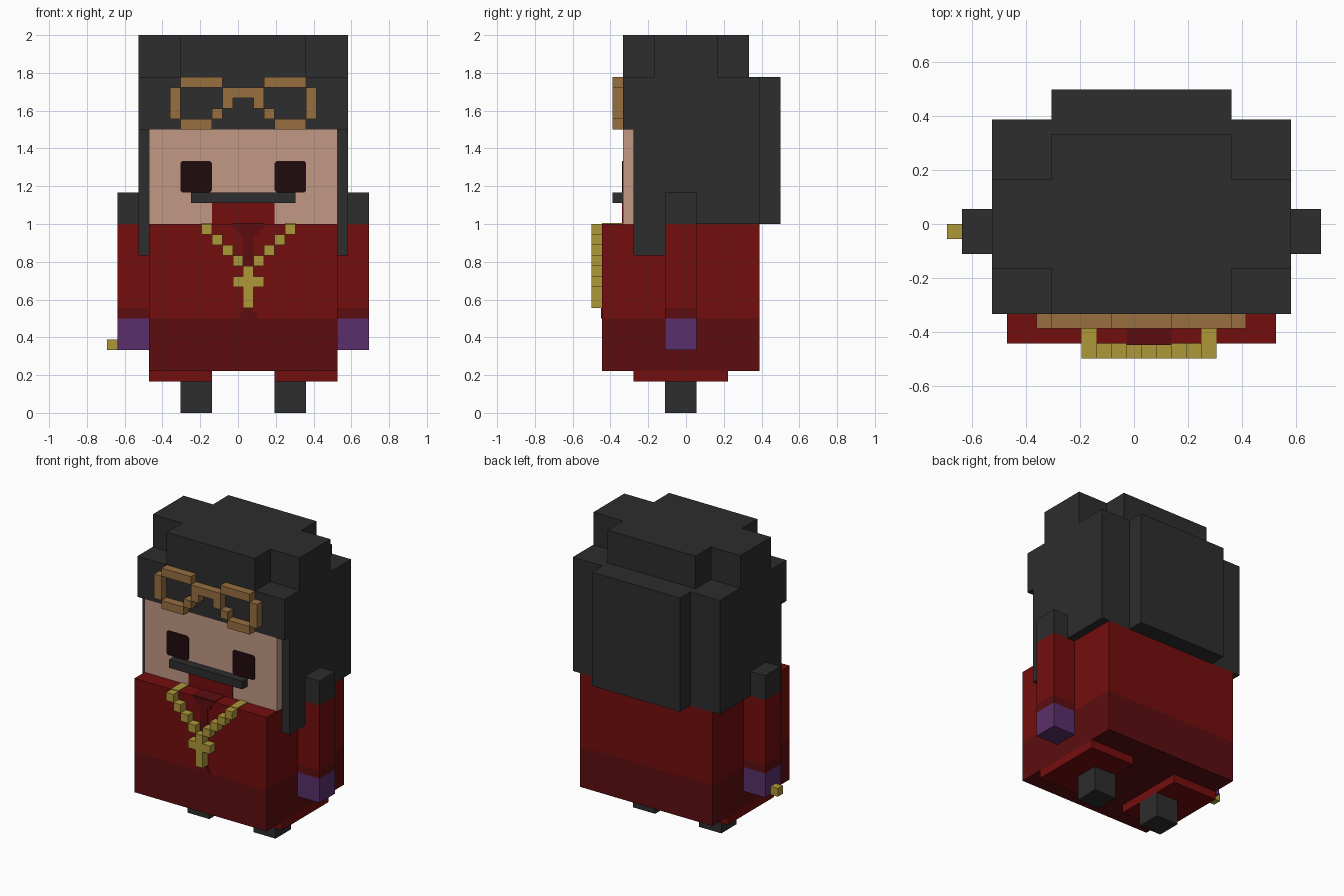
import bpy
import bmesh
from mathutils import Vector

if "Cube" in bpy.data.objects:
    bpy.data.objects.remove(bpy.data.objects["Cube"], do_unlink=True)

UNIT = 1 / 18                      # size of one block
ORIGIN = Vector((12.5, 9, 0))      # block coordinates of the world origin
AXIS = 13                          # the body's plane of symmetry, in blocks
THIN = 0.08                        # thickness of painted plates, in blocks


def material(name, hex_code):
    def linear(i):
        c = int(hex_code[i:i + 2], 16) / 255
        return c / 12.92 if c < 0.04045 else ((c + 0.055) / 1.055) ** 2.4
    colour = (linear(0), linear(2), linear(4), 1)
    mat = bpy.data.materials.new(name)
    mat.use_nodes = True
    mat.diffuse_color = colour
    shader = next(n for n in mat.node_tree.nodes if n.type == "BSDF_PRINCIPLED")
    shader.inputs["Base Color"].default_value = colour
    return mat


CHARCOAL = material("charcoal", "2d2d2d")
RED = material("red", "740d0d")
DARK_RED = material("dark red", "5c0d10")
SKIN = material("skin", "c19985")
PURPLE = material("purple", "5a2f6b")
GOLD = material("gold", "ad9739")
BROWN = material("brown", "976f40")
EYE = material("eye black", "200b0d")


def part(name, mat, *boxes, corner=0):
    """One object made of boxes, each given as x, y and z ranges in blocks."""
    bm = bmesh.new()
    for ranges in boxes:
        low, high = (Vector(ends) for ends in zip(*ranges))
        for v in bmesh.ops.create_cube(bm, size=1)["verts"]:
            size = high - low
            offset = Vector([a * b for a, b in zip(v.co, size)])
            v.co = ((low + high) / 2 + offset - ORIGIN) * UNIT
    if corner:
        edges = [e for e in bm.edges
                 if abs(e.verts[0].co.y - e.verts[1].co.y) > 1e-4]
        bmesh.ops.bevel(bm, geom=edges, offset=corner * UNIT,
                        segments=1, affect="EDGES")
    mesh = bpy.data.meshes.new(name)
    bm.to_mesh(mesh)
    bm.free()
    mesh.materials.append(mat)
    obj = bpy.data.objects.new(name, mesh)
    bpy.context.collection.objects.link(obj)


def mirrored(x, y, z, axis=AXIS):
    """The box and its reflection in the plane of symmetry."""
    return (x, y, z), ((2 * axis - x[1], 2 * axis - x[0]), y, z)


def pair(name, mat, x, y, z, corner=0):
    """A part on the model's right and its twin on the left."""
    for side, box in zip(("right", "left"), mirrored(x, y, z)):
        part(f"{side}_{name}", mat, box, corner=corner)


# Legs and trouser cuffs
pair("leg", CHARCOAL, (7, 10), (7, 10), (0, 3))
pair("trouser_cuff", RED, (4, 10), (4, 13), (3, 4))

# Robe
part("robe_skirt", DARK_RED, ((4, 22), (1, 16), (4, 9)))
part("robe_top", RED, ((4, 22), (1, 16), (9, 18)))
part("collar", DARK_RED,
     ((12, 15), (1 - THIN, 1), (17.5, 18)),
     ((12.5, 14.5), (1 - THIN, 1), (17, 17.5)),
     ((13, 14), (1 - THIN, 1), (14, 17)),
     ((12, 15), (1, 3), (18, 18 + THIN)))
part("robe_slit", DARK_RED,
     ((13, 14), (1 - THIN, 1), (9.5, 10)),
     ((12.7, 14.3), (1 - THIN, 1), (9, 9.5)))

# Arms
pair("shoulder", CHARCOAL, (1, 4), (7, 10), (18, 21))
pair("sleeve", RED, (1, 4), (7, 10), (10, 18))
pair("cuff", DARK_RED, (1, 4), (7, 10), (9, 10))
pair("glove", PURPLE, (1, 4), (7, 10), (6, 9))
part("ring", GOLD, ((0, 1), (8, 9), (6, 7)))

# Face
part("face", SKIN, ((4, 22), (3, 4), (18, 27)))
part("mouth", RED, ((10, 16), (3 - THIN, 3), (18, 20)))
part("moustache", CHARCOAL, ((8, 18), (2, 3), (20, 21)))
pair("eye", EYE, (7, 10), (3 - THIN, 3), (21, 24), corner=0.2)

# Hair
part("hair", CHARCOAL, ((3, 23), (4, 16), (18, 27)))
part("hair_fringe", CHARCOAL, ((3, 23), (3, 16), (27, 32)))
part("hair_back", CHARCOAL, ((7, 19), (16, 18), (18, 32)))
part("hair_top", CHARCOAL, ((7, 19), (3, 15), (32, 36)),
     *mirrored((3, 7), (6, 12), (32, 36)))
pair("sidelock", CHARCOAL, (3, 4), (4, 7), (15, 18))

# Goggles on the fringe
GOGGLE_Y = (2, 3)
rims = [((6, 7), (28, 31)), ((7, 11), (31, 32)), ((7, 10), (27, 28)),
        ((10, 11), (28, 29)), ((11, 12), (29, 30))]
part("goggles", BROWN, ((11, 15), GOGGLE_Y, (30, 31)),
     *[box for x, z in rims for box in mirrored(x, GOGGLE_Y, z)])

# Necklace, hung one half block off the plane of symmetry
CHAIN_AXIS = AXIS + 0.5
beads = [box for i in range(4)
         for box in mirrored((9 + i, 10 + i), (0, 1), (17 - i, 18 - i), CHAIN_AXIS)]
part("chain", GOLD, *beads,
     *mirrored((9, 10), (1, 3), (18, 18 + THIN), CHAIN_AXIS))
part("cross", GOLD, ((13, 14), (0, 1), (10, 14)),
     *mirrored((12, 13), (0, 1), (12, 13), CHAIN_AXIS))
